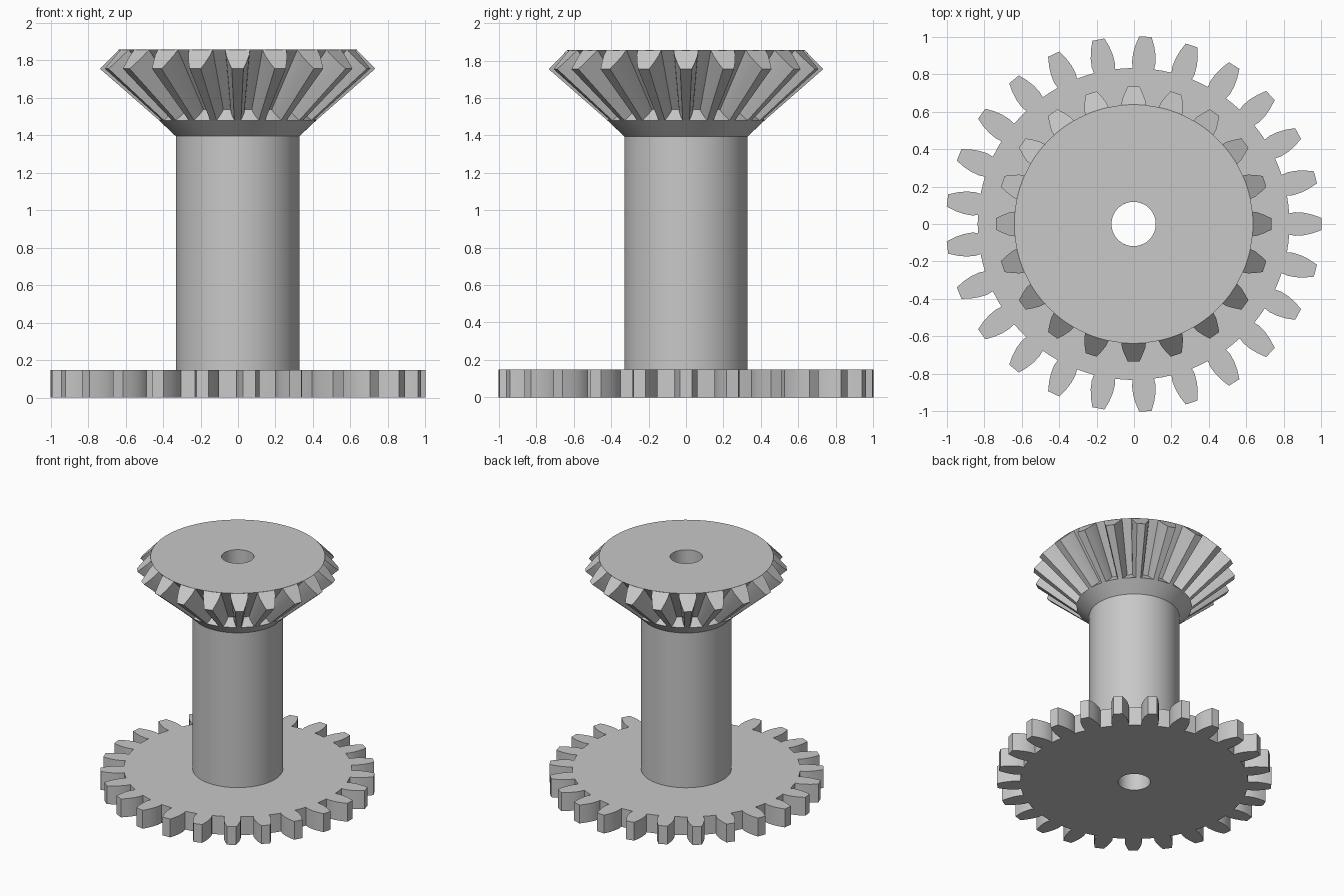
import bpy, bmesh, math

if "Cube" in bpy.data.objects:
    bpy.data.objects.remove(bpy.data.objects["Cube"])

BORE = 0.118
OFFSET_X = -0.002          # odd tooth count shifts the centre slightly
PLATE_TOP = 0.148

grey = bpy.data.materials.new("steel grey")
grey.diffuse_color = (0.58, 0.58, 0.58, 1)
grey.use_nodes = True
grey.node_tree.nodes["Principled BSDF"].inputs["Base Color"].default_value = grey.diffuse_color


def polar(r, a, z):
    return (r * math.cos(a), r * math.sin(a), z)


def finish(bm, name):
    bmesh.ops.recalc_face_normals(bm, faces=bm.faces)
    mesh = bpy.data.meshes.new(name)
    bm.to_mesh(mesh)
    bm.free()
    mesh.materials.append(grey)
    ob = bpy.data.objects.new(name, mesh)
    ob.location.x = OFFSET_X
    bpy.context.collection.objects.link(ob)
    bpy.ops.object.select_all(action='DESELECT')
    ob.select_set(True)
    bpy.context.view_layer.objects.active = ob
    bpy.ops.object.shade_smooth_by_angle(angle=math.radians(28))
    return ob


def spur_gear(name, teeth, root, flank):
    """Flat toothed plate with a bore; flank = (radius, half width) root to tip."""
    bm = bmesh.new()
    pitch = 2 * math.pi / teeth
    half = flank[0][1] / root
    steps = (-half, 0, half, pitch / 2)
    for i in range(teeth):
        c = i * pitch
        # tooth outline, one side up and the other side down
        side = [(r, c - w / r) for r, w in flank]
        side += [(r, c + w / r) for r, w in reversed(flank)]
        for z in (0, PLATE_TOP):
            bm.faces.new([bm.verts.new(polar(r, a, z)) for r, a in side])
        for (r0, a0), (r1, a1) in zip(side, side[1:]):
            bm.faces.new([bm.verts.new(polar(*p)) for p in (
                (r0, a0, 0), (r1, a1, 0), (r1, a1, PLATE_TOP), (r0, a0, PLATE_TOP))])
        # web between bore and root, bore wall, root wall
        angles = [c + s for s in steps] + [c + pitch - half]
        for k, (a, b) in enumerate(zip(angles, angles[1:])):
            # the tooth base is a straight chord, so its midpoint is pulled in
            ra = root * math.cos(half) if k == 1 else root
            rb = root * math.cos(half) if k == 0 else root
            for z in (0, PLATE_TOP):
                bm.faces.new([bm.verts.new(polar(*p)) for p in (
                    (BORE, a, z), (ra, a, z), (rb, b, z), (BORE, b, z))])
            bm.faces.new([bm.verts.new(polar(BORE, t, z)) for t, z in (
                (a, 0), (b, 0), (b, PLATE_TOP), (a, PLATE_TOP))])
            if k > 1:
                bm.faces.new([bm.verts.new(polar(root, t, z)) for t, z in (
                    (a, 0), (b, 0), (b, PLATE_TOP), (a, PLATE_TOP))])
    bmesh.ops.remove_doubles(bm, verts=bm.verts, dist=1e-5)
    return finish(bm, name)


def lathe(name, profile, segments):
    """Revolve an open (radius, z) profile around z."""
    bm = bmesh.new()
    rings = [[bm.verts.new(polar(r, 2 * math.pi * i / segments, z))
              for i in range(segments)] for r, z in profile]
    for lo, hi in zip(rings, rings[1:]):
        for i in range(segments):
            j = (i + 1) % segments
            bm.faces.new((lo[i], lo[j], hi[j], hi[i]))
    return finish(bm, name)


def bevel_teeth(name, teeth, flank, apex, shrink):
    """Teeth tapering to an apex; flank = (radius, z, half width) root to tip."""
    bm = bmesh.new()
    for i in range(teeth):
        c = 2 * math.pi * i / teeth
        pts = [(r, c - w / r, z) for r, z, w in flank]
        pts += [(r, c + w / r, z) for r, z, w in reversed(flank)]
        outer = [bm.verts.new(polar(*p)) for p in pts]
        inner = [bm.verts.new(polar(r * shrink, a, apex + (z - apex) * shrink))
                 for r, a, z in pts]
        n = len(pts)
        bm.faces.new(outer)
        bm.faces.new(inner[::-1])
        for k in range(n):
            m = (k + 1) % n
            bm.faces.new((outer[k], inner[k], inner[m], outer[m]))
    return finish(bm, name)


# Large flat gear at the base
spur_gear("base_gear", 25, 0.832, [
    (0.832, 0.057), (0.865, 0.063), (0.91, 0.060), (0.955, 0.050), (1.002, 0.033)])

# Hollow shaft flaring into the bevel gear's root cone
lathe("shaft_and_bevel_body", [
    (0.33, PLATE_TOP), (0.33, 1.395), (0.42, 1.48), (0.364, 1.538),
    (0.637, 1.857), (BORE, 1.857), (BORE, PLATE_TOP)], 120)

# Tapered teeth around the bevel gear
bevel_teeth("bevel_teeth", 20, [
    (0.637, 1.857, 0.066), (0.665, 1.828, 0.062),
    (0.70, 1.791, 0.048), (0.735, 1.755, 0.031)], 1.113, 0.5714)
